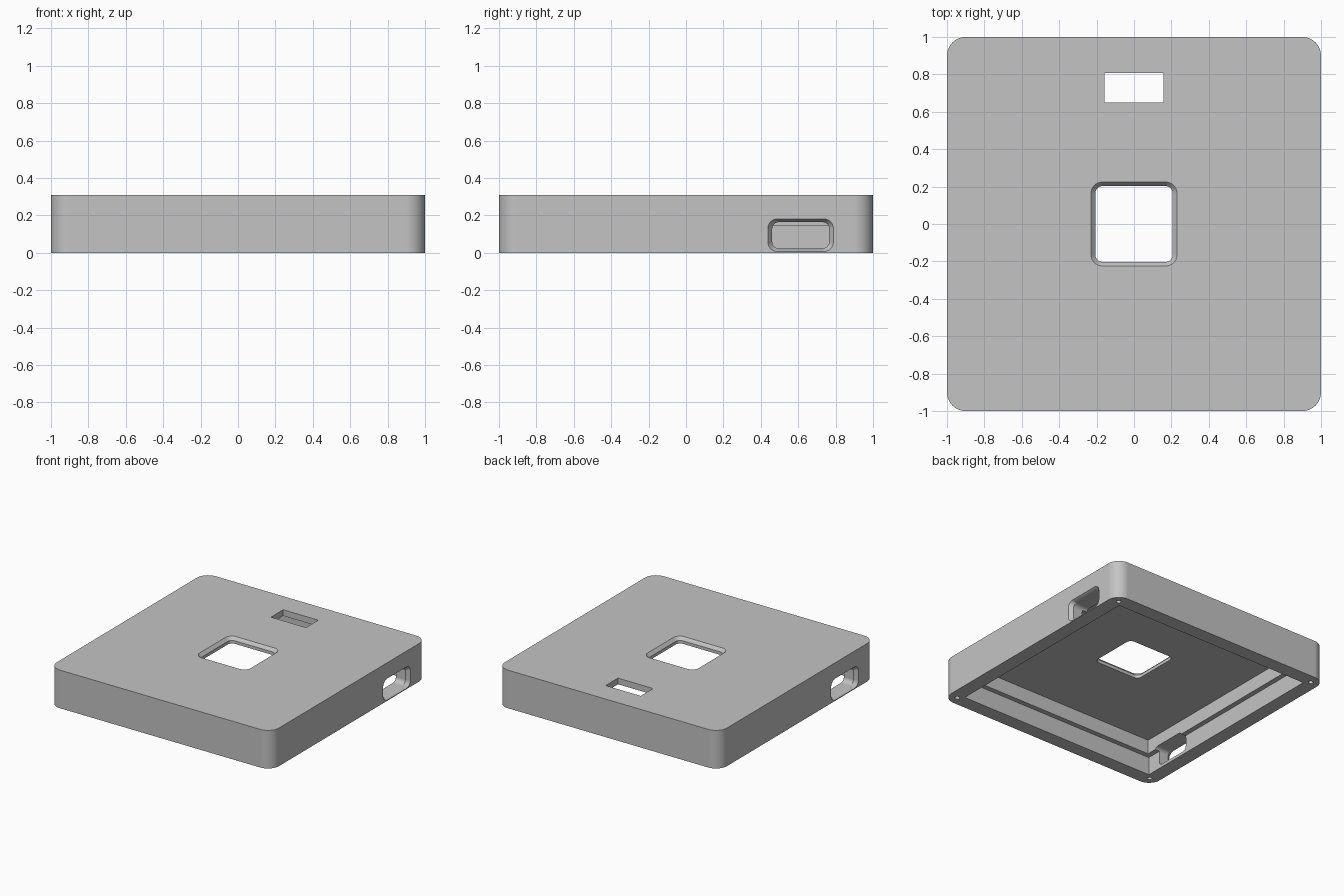
import bpy, bmesh
from math import cos, sin, pi, radians
from mathutils import Matrix, Vector

cube = bpy.data.objects.get("Cube")
if cube:
    bpy.data.objects.remove(cube, do_unlink=True)

grey = bpy.data.materials.new("plain_grey")
grey.use_nodes = True
colour = (0.55, 0.55, 0.55, 1)
grey.diffuse_color = colour
grey.node_tree.nodes["Principled BSDF"].inputs["Base Color"].default_value = colour

HEIGHT = 0.31


def outline(hw, hh, r, steps=10):
    """Rounded rectangle, counter-clockwise; square corners when r is zero."""
    points = []
    n = steps if r else 0
    for q, (sx, sy) in enumerate([(1, 1), (-1, 1), (-1, -1), (1, -1)]):
        for i in range(n + 1):
            a = (q + (i / n if n else 0)) * pi / 2
            points.append((sx * (hw - r) + r * cos(a), sy * (hh - r) + r * sin(a)))
    return points


def loft(name, sections, matrix=Matrix()):
    """Solid through sections (half width, half height, corner radius, depth)."""
    bm = bmesh.new()
    rings = [[bm.verts.new((x, y, d)) for x, y in outline(hw, hh, r)]
             for hw, hh, r, d in sections]
    for low, high in zip(rings, rings[1:]):
        for i in range(len(low)):
            j = (i + 1) % len(low)
            bm.faces.new((low[i], low[j], high[j], high[i]))
    bm.faces.new(rings[0][::-1])
    bm.faces.new(rings[-1])
    bm.transform(matrix)
    bmesh.ops.recalc_face_normals(bm, faces=bm.faces)
    mesh = bpy.data.meshes.new(name)
    bm.to_mesh(mesh)
    bm.free()
    mesh.materials.append(grey)
    ob = bpy.data.objects.new(name, mesh)
    bpy.context.collection.objects.link(ob)
    return ob


# Outer body with rounded vertical corners
case = loft("case_shell", [(1, 1, 0.1, 0), (1, 1, 0.1, HEIGHT)])
cutters = []

# Open underside with a step halfway up the walls
cutters.append(loft("cavity_cutter", [
    (0.885, 0.885, 0, -0.1), (0.885, 0.885, 0, 0.145),
    (0.845, 0.845, 0, 0.145), (0.845, 0.845, 0, 0.26)]))

# Chamfered window in the middle of the top
cutters.append(loft("window_cutter", [
    (0.207, 0.203, 0.04, 0.2), (0.207, 0.203, 0.04, HEIGHT - 0.025),
    (0.23, 0.224, 0.06, HEIGHT), (0.23, 0.224, 0.06, 0.4)]))

# Plain slot near the back of the top
cutters.append(loft("slot_cutter", [(0.158, 0.079, 0, 0.2), (0.158, 0.079, 0, 0.4)],
                    Matrix.Translation((0, 0.728, 0))))

# Chamfered side ports, one turned half a circle from the other
to_side = Matrix(((0, 0, 1, 0), (1, 0, 0, 0.613), (0, 1, 0, 0.094), (0, 0, 0, 1)))
for turn in (0, pi):
    cutters.append(loft("port_cutter", [
        (0.152, 0.07, 0.035, 0.8), (0.152, 0.07, 0.035, 0.97),
        (0.175, 0.087, 0.05, 1), (0.175, 0.087, 0.05, 1.1)],
        Matrix.Rotation(turn, 4, "Z") @ to_side))

# Screw holes in the corners of the bottom rim
for x in (-1, 1):
    for y in (-1, 1):
        cutters.append(loft("screw_hole_cutter",
                            [(0.018, 0.018, 0.018, -0.1), (0.018, 0.018, 0.018, 0.12)],
                            Matrix.Translation((x * 0.925, y * 0.925, 0))))

# Cut everything out of the body
bpy.context.view_layer.objects.active = case
case.select_set(True)
for cutter in cutters:
    cutter.hide_render = True
    mod = case.modifiers.new("cut", "BOOLEAN")
    mod.operation = "DIFFERENCE"
    mod.solver = "EXACT"
    mod.object = cutter
    bpy.ops.object.modifier_apply(modifier=mod.name)
    bpy.data.objects.remove(cutter, do_unlink=True)

# Smooth the rounded corners and keep the flat faces flat
bpy.ops.object.shade_smooth_by_angle(angle=radians(30))
weighted = case.modifiers.new("flat_faces", "WEIGHTED_NORMAL")
weighted.keep_sharp = True
